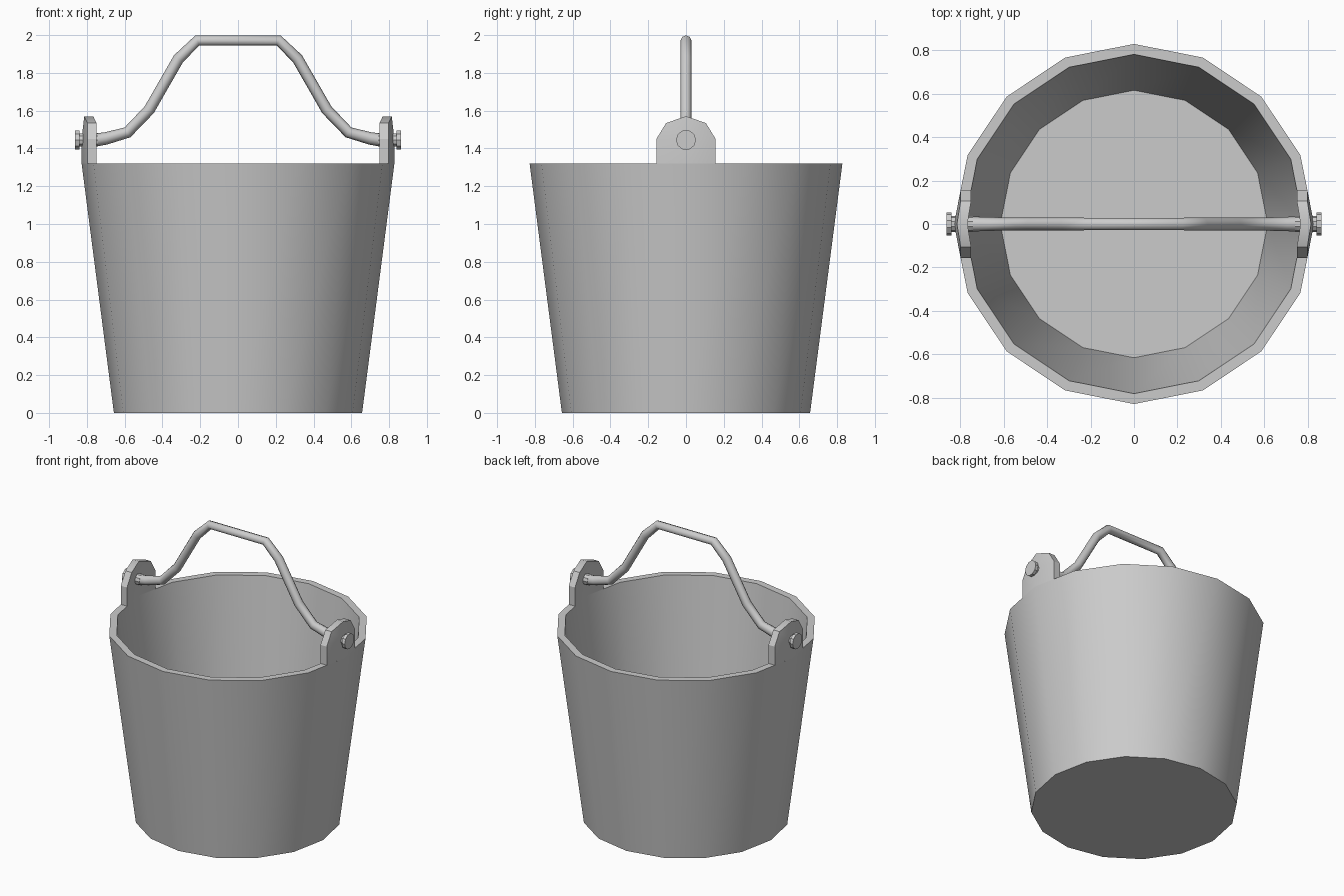
import bpy, bmesh, math

if "Cube" in bpy.data.objects:
    bpy.data.objects.remove(bpy.data.objects["Cube"])

SIDES = 16


def finish(name, bm, smooth=True):
    bmesh.ops.recalc_face_normals(bm, faces=bm.faces)
    mesh = bpy.data.meshes.new(name)
    bm.to_mesh(mesh)
    bm.free()
    obj = bpy.data.objects.new(name, mesh)
    bpy.context.collection.objects.link(obj)
    if smooth:
        bpy.ops.object.select_all(action='DESELECT')
        obj.select_set(True)
        bpy.context.view_layer.objects.active = obj
        bpy.ops.object.shade_smooth_by_angle(angle=math.radians(30))
    return obj


def lathe(name, profile, sides, to_point):
    """Rings of (radius, height), bridged and capped at both ends."""
    bm = bmesh.new()
    rings = []
    for r, h in profile:
        angles = [2 * math.pi * i / sides for i in range(sides)]
        rings.append([bm.verts.new(to_point(r * math.cos(a), r * math.sin(a), h))
                      for a in angles])
    for a, b in zip(rings, rings[1:]):
        for i in range(sides):
            j = (i + 1) % sides
            bm.faces.new((a[i], a[j], b[j], b[i]))
    bm.faces.new(rings[0])
    bm.faces.new(rings[-1])
    return finish(name, bm)


# Tapered bucket with wall thickness and inner floor
lathe("bucket_body", [(0.657, 0), (0.828, 1.32), (0.78, 1.32), (0.615, 0.045)],
      SIDES, lambda u, v, h: (u, v, h))

# Ears: half of one ear, folded along y = 0, mirrored to both sides
bm = bmesh.new()
points = [(0, 1.32, 0), (0.157, 1.32, 0), (0.157, 1.45, 0),
          (0.105, 1.535, 0.01), (0, 1.57, 0.014), (0, 1.45, 0)]
layers = []
for x0 in (0.828, 0.78):
    vs = [bm.verts.new((x0 - 0.2 * y - lean, y, z)) for y, z, lean in points]
    bm.faces.new((vs[0], vs[1], vs[2], vs[5]))
    bm.faces.new((vs[5], vs[2], vs[3], vs[4]))
    layers.append(vs)
for i in range(4):
    bm.faces.new((layers[0][i], layers[0][i + 1], layers[1][i + 1], layers[1][i]))
ears = finish("handle_ears", bm)
mirror = ears.modifiers.new("both_sides", 'MIRROR')
mirror.use_axis = (True, True, False)

# Pins: neck through the ear and a wider head outside
for side, label in ((-1, "left"), (1, "right")):
    lathe(f"{label}_pin", [(0.036, 0.74), (0.036, 0.84), (0.053, 0.84), (0.053, 0.862)],
          10, lambda u, v, h: (side * h, u, 1.445 + v))

# Bent wire handle
half = [(0.8, 1.438, 1.2), (0.7, 1.453, 1.1), (0.585, 1.485, 1), (0.47, 1.605, 1),
        (0.315, 1.875, 1), (0.215, 1.972, 0.95)]
path = [(-x, z, r) for x, z, r in half] + half[::-1]
curve = bpy.data.curves.new("handle", 'CURVE')
curve.dimensions = '3D'
curve.twist_mode = 'Z_UP'
curve.bevel_depth = 0.03
curve.bevel_resolution = 2
curve.use_fill_caps = True
spline = curve.splines.new('POLY')
spline.points.add(len(path) - 1)
for p, (x, z, r) in zip(spline.points, path):
    p.co = (x, 0, z, 1)
    p.radius = r
spline.use_smooth = True
handle = bpy.data.objects.new("handle", curve)
bpy.context.collection.objects.link(handle)
